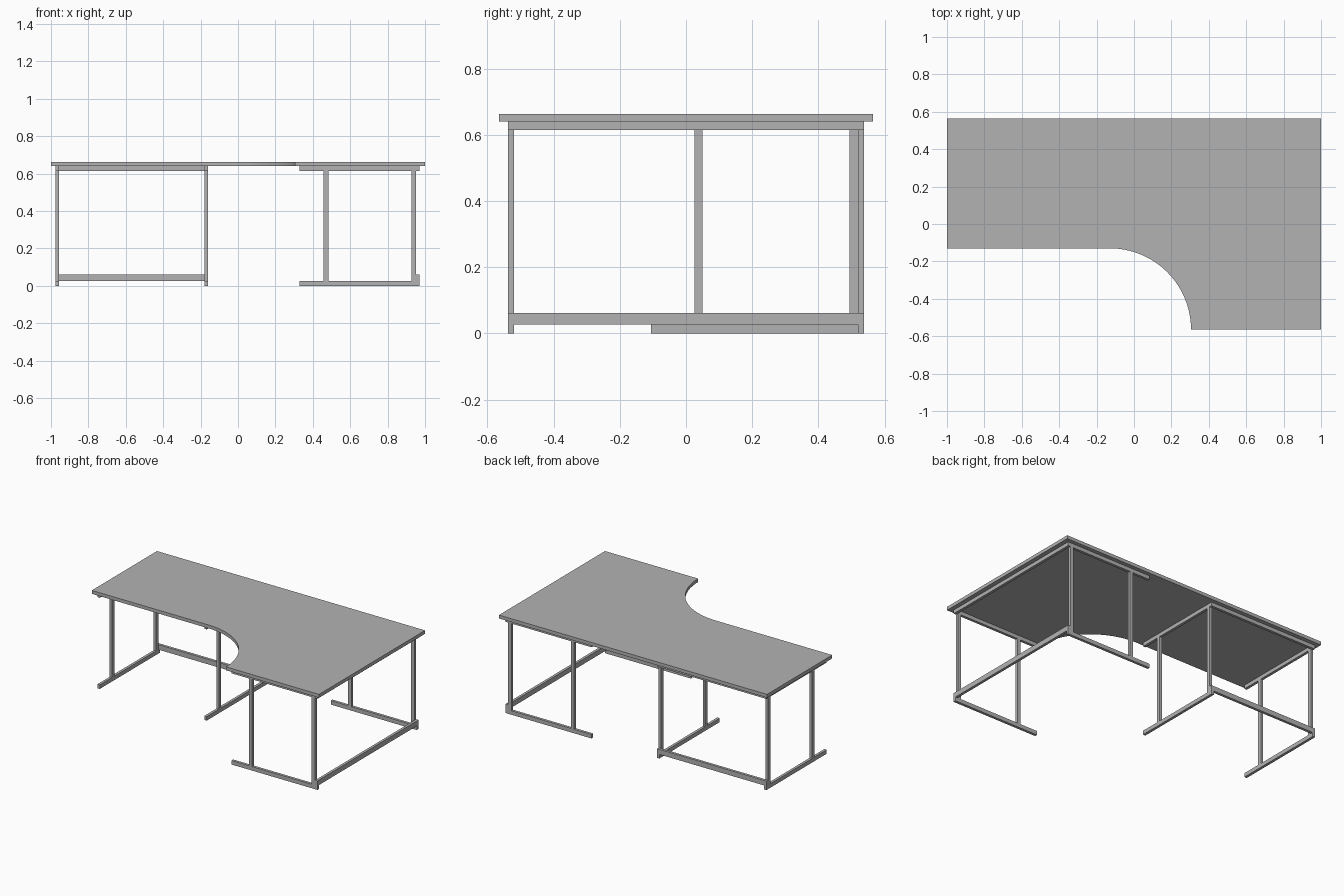
import bpy
import bmesh
import math
from mathutils import Matrix, Vector

cube = bpy.data.objects.get("Cube")
if cube:
    bpy.data.objects.remove(cube, do_unlink=True)

grey = bpy.data.materials.new("plain_grey")
grey.use_nodes = True
grey.diffuse_color = (0.45, 0.45, 0.45, 1)
grey.node_tree.nodes["Principled BSDF"].inputs["Base Color"].default_value = grey.diffuse_color

TOP_Z, UNDER_Z = 0.663, 0.64          # desktop faces
THIN, DEEP = 0.018, 0.027             # bar section
RAIL_Z = 0.615                        # underside of the top bars


def finish(name, bm):
    bmesh.ops.recalc_face_normals(bm, faces=bm.faces)
    mesh = bpy.data.meshes.new(name)
    bm.to_mesh(mesh)
    bm.free()
    mesh.materials.append(grey)
    obj = bpy.data.objects.new(name, mesh)
    bpy.context.collection.objects.link(obj)
    return obj


def box(name, lo, hi, frame):
    """Box between two corners, given in a leg frame's own axes."""
    lo, hi = Vector(lo), Vector(hi)
    size = hi - lo
    bm = bmesh.new()
    bmesh.ops.create_cube(bm, size=1)
    bmesh.ops.transform(bm, verts=bm.verts,
                        matrix=frame @ Matrix.Translation((lo + hi) / 2) @ Matrix.Diagonal((*size, 1)))
    finish(name, bm)


def leg_frame(prefix, width, frame):
    """Two C-shaped sides joined at the rear; u is sideways, v runs from tip to rear."""
    length = 0.642
    for side, u in (("near", 0), ("far", width - THIN)):
        label = f"{prefix}_{side}"
        box(f"{label}_foot", (u, 0, 0), (u + THIN, length, DEEP), frame)
        box(f"{label}_top_bar", (u, 0, RAIL_Z), (u + THIN, length, UNDER_Z), frame)
        for post, v in (("inner_post", 0.13), ("outer_post", length - THIN - 0.025)):
            box(f"{label}_{post}", (u, v, DEEP), (u + THIN, v + 0.025, RAIL_Z), frame)
    rear = length - THIN
    box(f"{prefix}_stretcher", (0, rear, DEEP), (width, length, 0.061), frame)
    box(f"{prefix}_top_rail", (THIN, rear, RAIL_Z), (width - THIN, length, UNDER_Z), frame)


# Desktop: L-shaped outline with a curved inner corner, extruded downwards
radius, cx, cy = 0.435, -0.13, -0.565
outline = [(1, cy), (1, 0.565), (-1, 0.565), (-1, cy + radius)]
steps = 32
for i in range(steps + 1):
    a = math.pi / 2 * (1 - i / steps)
    outline.append((cx + radius * math.cos(a), cy + radius * math.sin(a)))
bm = bmesh.new()
face = bm.faces.new([bm.verts.new((x, y, TOP_Z)) for x, y in outline])
result = bmesh.ops.extrude_face_region(bm, geom=[face], use_keep_orig=True)
moved = [g for g in result["geom"] if isinstance(g, bmesh.types.BMVert)]
bmesh.ops.translate(bm, verts=moved, vec=(0, 0, UNDER_Z - TOP_Z))
desktop = finish("desktop", bm)
bpy.context.view_layer.objects.active = desktop
desktop.select_set(True)
bpy.ops.object.shade_smooth_by_angle()

# Leg frames: one opens to the front, the other is turned to open sideways
leg_frame("right_frame", 0.816, Matrix.Translation((-0.976, -0.105, 0)))
leg_frame("left_frame", 1.076,
          Matrix.Translation((0.328, 0.538, 0)) @ Matrix.Rotation(-math.pi / 2, 4, "Z"))
